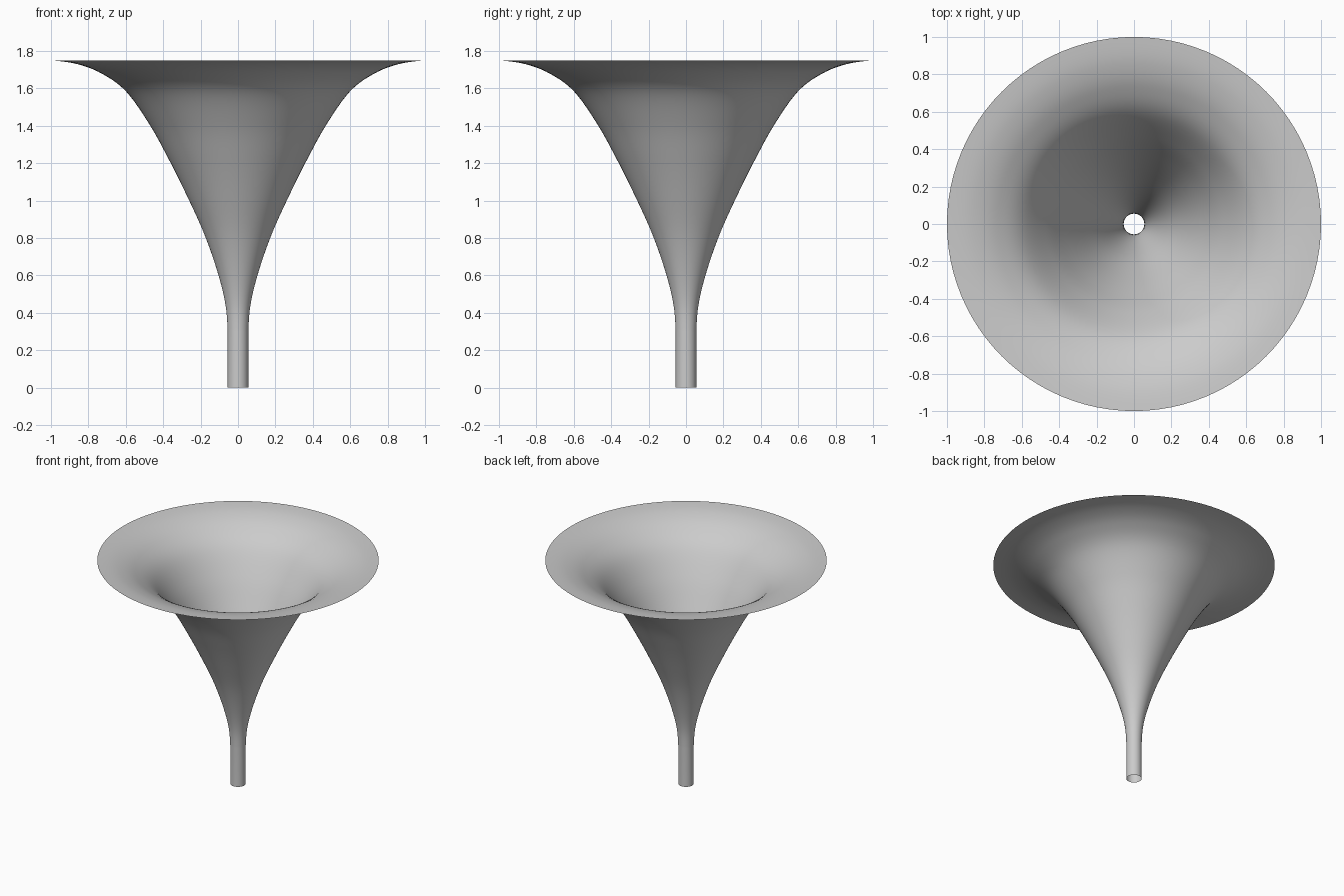
import bpy, bmesh, math
from mathutils import Vector

cube = bpy.data.objects.get("Cube")
if cube:
    bpy.data.objects.remove(cube, do_unlink=True)

SIDES = 96
STEPS = 8

grey = bpy.data.materials.new("plain_grey")
grey.use_nodes = True
colour = (0.6, 0.6, 0.6, 1)
grey.diffuse_color = colour
grey.node_tree.nodes["Principled BSDF"].inputs["Base Color"].default_value = colour

# Flared wall: radius and height from the stem up to the rim
knots = [Vector(p) for p in (
    (0.055, 0.3), (0.068, 0.45), (0.11, 0.62), (0.18, 0.82), (0.275, 1.03),
    (0.375, 1.23), (0.475, 1.41), (0.6, 1.585), (0.73, 1.68), (0.86, 1.73), (1, 1.75))]


def smooth_path(points):
    """Catmull-Rom path through the points."""
    first = points[0] - Vector((0, 0.15))
    last = points[-1] + Vector((0.14, 0.005))
    p = [first] + points + [last]
    path = []
    for i in range(1, len(p) - 2):
        a, b, c, d = p[i - 1:i + 3]
        for s in range(STEPS):
            t = s / STEPS
            path.append(0.5 * (2 * b + (c - a) * t + (2 * a - 5 * b + 4 * c - d) * t**2
                               + (3 * b - a - 3 * c + d) * t**3))
    return path + [points[-1]]


profile = [Vector((0.055, 0))] + smooth_path(knots)

# Open funnel, a single sheet spun around the vertical axis
bm = bmesh.new()
rings = []
for r, z in profile:
    rings.append([bm.verts.new((r * math.cos(a), r * math.sin(a), z))
                  for a in (math.tau * k / SIDES for k in range(SIDES))])
for low, high in zip(rings, rings[1:]):
    for k in range(SIDES):
        n = (k + 1) % SIDES
        bm.faces.new((low[k], low[n], high[n], high[k])).smooth = True

mesh = bpy.data.meshes.new("funnel")
bm.to_mesh(mesh)
bm.free()
mesh.materials.append(grey)
funnel = bpy.data.objects.new("funnel", mesh)
bpy.context.collection.objects.link(funnel)
